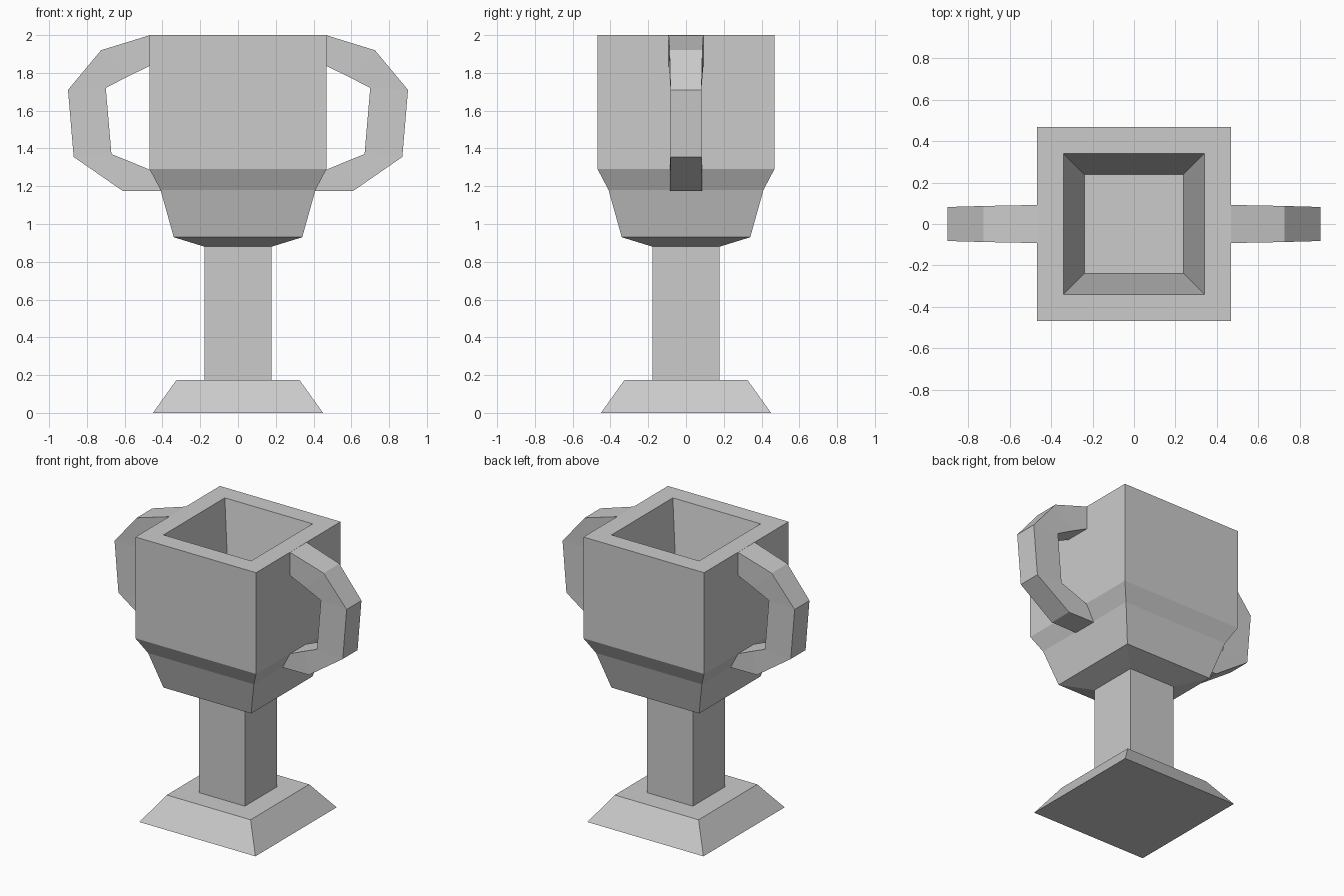
import bpy, bmesh

if "Cube" in bpy.data.objects:
    bpy.data.objects.remove(bpy.data.objects["Cube"])


def loft(name, rings):
    """Skin a stack of four-point rings and cap both ends."""
    bm = bmesh.new()
    loops = [[bm.verts.new(p) for p in ring] for ring in rings]
    for a, b in zip(loops, loops[1:]):
        for i in range(4):
            j = (i + 1) % 4
            bm.faces.new((a[i], a[j], b[j], b[i]))
    bm.faces.new(loops[0][::-1])
    bm.faces.new(loops[-1])
    bmesh.ops.recalc_face_normals(bm, faces=bm.faces)
    mesh = bpy.data.meshes.new(name)
    bm.to_mesh(mesh)
    bm.free()
    obj = bpy.data.objects.new(name, mesh)
    bpy.context.collection.objects.link(obj)
    return obj


def square_loft(name, profile):
    """Loft squares from (half width, height) pairs."""
    return loft(name, [[(-r, -r, z), (r, -r, z), (r, r, z), (-r, r, z)]
                       for r, z in profile])


# Flared foot
square_loft("foot", [(0.45, 0), (0.325, 0.175)])

# Square stem
square_loft("stem", [(0.178, 0.17), (0.178, 0.89)])

# Hollow cup: underside, outer wall, rim, inner wall and floor
square_loft("cup", [(0.178, 0.88), (0.34, 0.93), (0.41, 1.18), (0.468, 1.29),
                    (0.468, 2.0), (0.34, 2.0), (0.24, 1.4)])

# Angular handles: (outer x, outer z, inner x, inner z, half depth) per section
sections = [
    (0.465, 2.00, 0.460, 1.84, 0.092),
    (0.725, 1.92, 0.585, 1.78, 0.087),
    (0.900, 1.71, 0.700, 1.72, 0.082),
    (0.870, 1.355, 0.670, 1.37, 0.082),
    (0.610, 1.175, 0.570, 1.33, 0.085),
    (0.400, 1.175, 0.450, 1.28, 0.088),
]
handles = loft("handles", [[(xo, -w, zo), (xo, w, zo), (xi, w, zi), (xi, -w, zi)]
                           for xo, zo, xi, zi, w in sections])
handles.modifiers.new("mirror", 'MIRROR')
